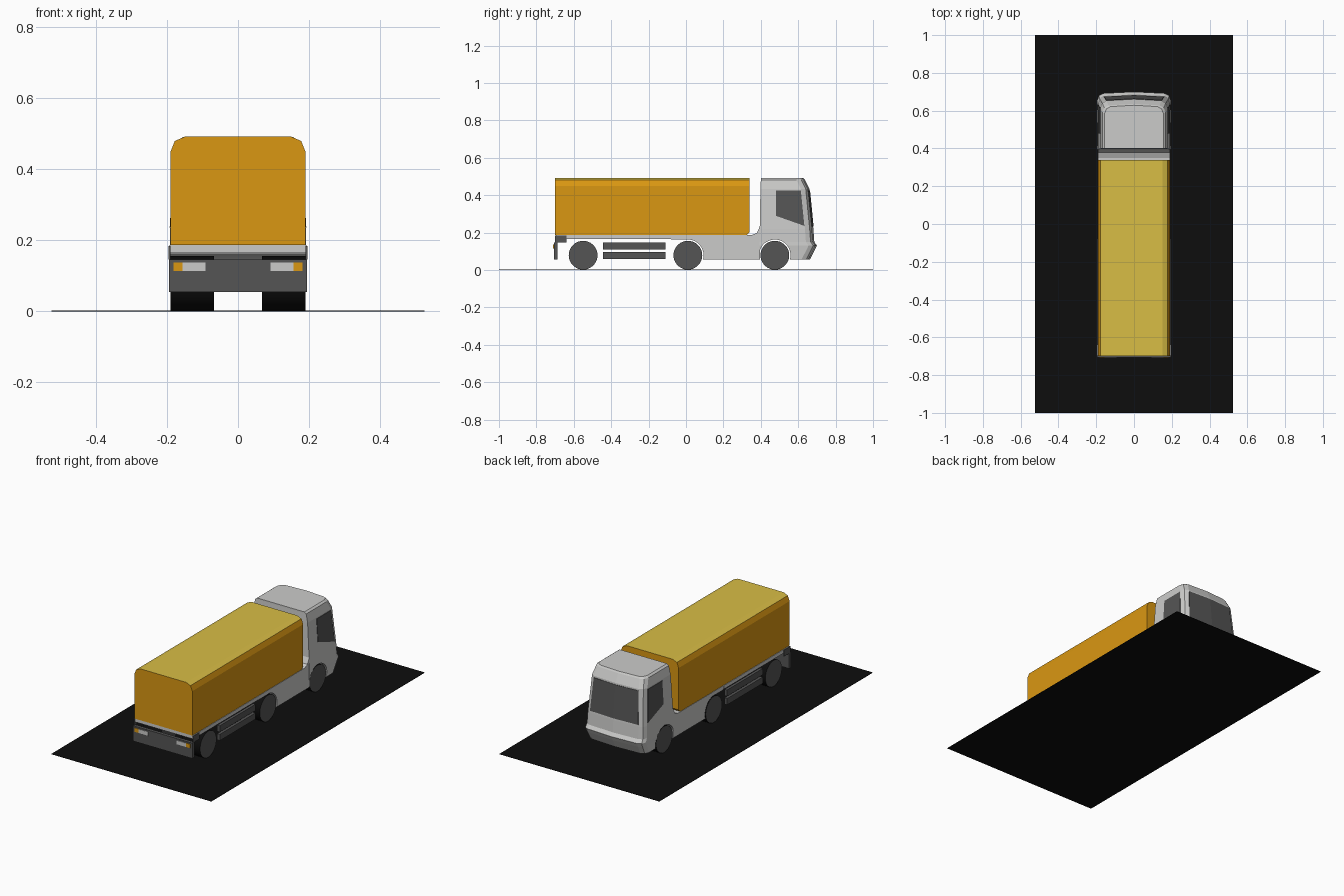
import bpy, bmesh, math
from mathutils import Matrix, Vector

if "Cube" in bpy.data.objects:
    bpy.data.objects.remove(bpy.data.objects["Cube"])


def material(name, rgb):
    m = bpy.data.materials.new(name)
    m.diffuse_color = (*rgb, 1)
    m.use_nodes = True
    m.node_tree.nodes["Principled BSDF"].inputs["Base Color"].default_value = m.diffuse_color
    return m


PAINT = material("light grey paint", (0.60, 0.60, 0.59))
DARK = material("dark grey", (0.09, 0.09, 0.09))
BLACK = material("black", (0.004, 0.004, 0.004))
ORANGE = material("orange", (0.70, 0.31, 0.006))
ROOF = material("pale yellow", (0.69, 0.51, 0.06))


def finish(bm, name, mats):
    bmesh.ops.recalc_face_normals(bm, faces=bm.faces[:])
    me = bpy.data.meshes.new(name)
    bm.to_mesh(me)
    bm.free()
    ob = bpy.data.objects.new(name, me)
    for m in mats:
        me.materials.append(m)
    bpy.context.collection.objects.link(ob)
    return ob


def loft(bm, rings):
    """Skin a list of point rings and cap both ends."""
    vs = [[bm.verts.new(p) for p in r] for r in rings]
    n = len(vs[0])
    for a, b in zip(vs, vs[1:]):
        for i in range(n):
            j = (i + 1) % n
            bm.faces.new((a[i], a[j], b[j], b[i]))
    bm.faces.new(vs[0])
    bm.faces.new(vs[-1])


def prism_x(name, pts, x0, x1, mat):
    bm = bmesh.new()
    loft(bm, [[(x, y, z) for y, z in pts] for x in (x0, x1)])
    return finish(bm, name, [mat])


def box(name, x0, x1, y0, y1, z0, z1, mat):
    return prism_x(name, [(y0, z0), (y1, z0), (y1, z1), (y0, z1)], x0, x1, mat)


def cylinder(name, x, y, z, r, width, mats):
    bm = bmesh.new()
    bmesh.ops.create_cone(bm, cap_ends=True, segments=36, radius1=r, radius2=r, depth=width,
                          matrix=Matrix.Translation((x, y, z)) @ Matrix.Rotation(math.pi / 2, 4, 'Y'))
    bm.normal_update()
    if len(mats) > 1:
        for f in bm.faces:                       # flat ends take the second colour
            f.material_index = int(abs(f.normal.x) > 0.9)
            f.smooth = abs(f.normal.x) < 0.9
    ob = finish(bm, name, mats)
    if len(mats) > 1:
        bpy.context.view_layer.objects.active = ob
        ob.select_set(True)
        bpy.ops.object.shade_smooth_by_angle()
        ob.select_set(False)
    return ob


# Black slab the truck stands on
box("base_slab", -0.525, 0.525, -1, 1, 0, 0.002, BLACK)

# Cargo box: rounded-top profile run along y, roof coloured by direction
half = [(0.19, 0.187), (0.19, 0.45), (0.178, 0.48), (0.15, 0.492)]
profile = half + [(-x, z) for x, z in reversed(half)]
bm = bmesh.new()
loft(bm, [[(x, -0.70, z) for x, z in profile],
          [(x, 0.325, z) for x, z in profile],
          [(x, 0.34, max(z, 0.202)) for x, z in profile]])
bmesh.ops.recalc_face_normals(bm, faces=bm.faces[:])
for f in bm.faces:
    f.material_index = int(f.normal.z > 0.8)
finish(bm, "cargo_box", [ORANGE, ROOF])

# Deck under the box
box("deck", -0.193, 0.193, -0.695, -0.08, 0.165, 0.187, PAINT)

# Wheels, with arch cutters for the two leading axles
R = 0.077
cutters = []
for label, y, width in (("rear", -0.55, 0.122), ("middle", 0.01, 0.122), ("steering", 0.475, 0.09)):
    for side, s in (("left", -1), ("right", 1)):
        cylinder(f"{label}_wheel_{side}", s * (0.19 - width / 2), y, R + 0.002, R, width, [BLACK, DARK])
    if label != "rear":
        c = cylinder(f"{label}_arch_cutter", 0, y, R + 0.002, R + 0.007, 0.6, [PAINT])
        c.hide_render = True
        c.hide_viewport = True
        cutters.append(c)


def cut_arch(ob, cutter):
    m = ob.modifiers.new("arch", 'BOOLEAN')
    m.operation = 'DIFFERENCE'
    m.solver = 'EXACT'
    m.object = cutter


# Side skirt and mudguard block between box and cab
skirt = prism_x("side_skirt", [(-0.08, 0.162), (-0.08, 0.186), (0.35, 0.186), (0.378, 0.198), (0.396, 0.235),
                               (0.396, 0.055), (0.05, 0.055), (0.05, 0.14), (0.0, 0.162)],
                -0.191, 0.191, PAINT)
cut_arch(skirt, cutters[0])

# Cab: stacked plan sections (z, half width, front y, back y)
LEVELS = [(0.055, 0.190, 0.662, 0.394), (0.105, 0.193, 0.688, 0.394), (0.130, 0.195, 0.700, 0.394),
          (0.150, 0.193, 0.686, 0.394), (0.220, 0.191, 0.681, 0.394), (0.433, 0.178, 0.660, 0.398),
          (0.482, 0.167, 0.636, 0.400)]


def section(z, w, f, b):
    half = [(w, b), (w, f - 0.045), (w - 0.010, f - 0.020), (w - 0.032, f - 0.008)]
    return [(x, y, z) for x, y in half] + [(0, f, z)] + [(-x, y, z) for x, y in reversed(half)]


def cab_at(z):
    """Half width and front y of the cab at a given height."""
    for a, b in zip(LEVELS, LEVELS[1:]):
        if a[0] <= z <= b[0]:
            t = (z - a[0]) / (b[0] - a[0])
            return a[1] + t * (b[1] - a[1]), a[2] + t * (b[2] - a[2])


bm = bmesh.new()
rings = [section(*lv) for lv in LEVELS]
# slightly crowned roof
rings.append([(x * 0.93, 0.40 + (y - 0.40) * 0.97, 0.491) for x, y, z in rings[-1]])
loft(bm, rings)
cab = finish(bm, "cab", [PAINT])
cut_arch(cab, cutters[1])


def plate(name, outline, push):
    """Thin glass plate: outline on the surface, pushed in and out."""
    push = Vector(push)
    bm = bmesh.new()
    loft(bm, [[Vector(p) - push for p in outline], [Vector(p) + push for p in outline]])
    return finish(bm, name, [DARK])


# Side windows follow the leaning cab sides
for side, s in (("left", -1), ("right", 1)):
    pts = [(0.480, 0.290), (0.480, 0.426), (0.614, 0.426), (0.633, 0.236)]
    plate(f"side_window_{side}", [(s * cab_at(z)[0], y, z) for y, z in pts], (0.0025, 0, 0))

# Windscreen in two halves that follow the bowed front
lo, hi = 0.232, 0.424
for side, s in (("left", -1), ("right", 1)):
    outline = []
    for x_in, z in ((0, lo), (1, lo), (1, hi), (0, hi)):
        w, f = cab_at(z)
        outline.append((s * (w - 0.032) * x_in, f - 0.008 * x_in, z))
    plate(f"windscreen_{side}", outline, (0, 0.0025, 0))

# Two guard bars on each side
for side, s in (("left", -1), ("right", 1)):
    for label, z in (("lower", 0.06), ("upper", 0.111)):
        a, b = sorted((s * 0.175, s * 0.192))
        box(f"{label}_guard_{side}", a, b, -0.445, -0.11, z, z + 0.037, DARK)

# Rear bumper with lamps
box("rear_bumper", -0.195, 0.195, -0.707, -0.688, 0.055, 0.146, DARK)
for side, s in (("left", -1), ("right", 1)):
    for label, x0, x1, mat in (("amber", 0.156, 0.182, ORANGE), ("clear", 0.092, 0.156, PAINT)):
        a, b = sorted((s * x0, s * x1))
        box(f"{label}_lamp_{side}", a, b, -0.710, -0.704, 0.114, 0.137, mat)

# Corner edging strips of the deck
for side, s in (("left", -1), ("right", 1)):
    a, b = sorted((s * 0.19, s * 0.196))
    box(f"deck_edge_{side}", a, b, -0.70, -0.64, 0.146, 0.184, DARK)
